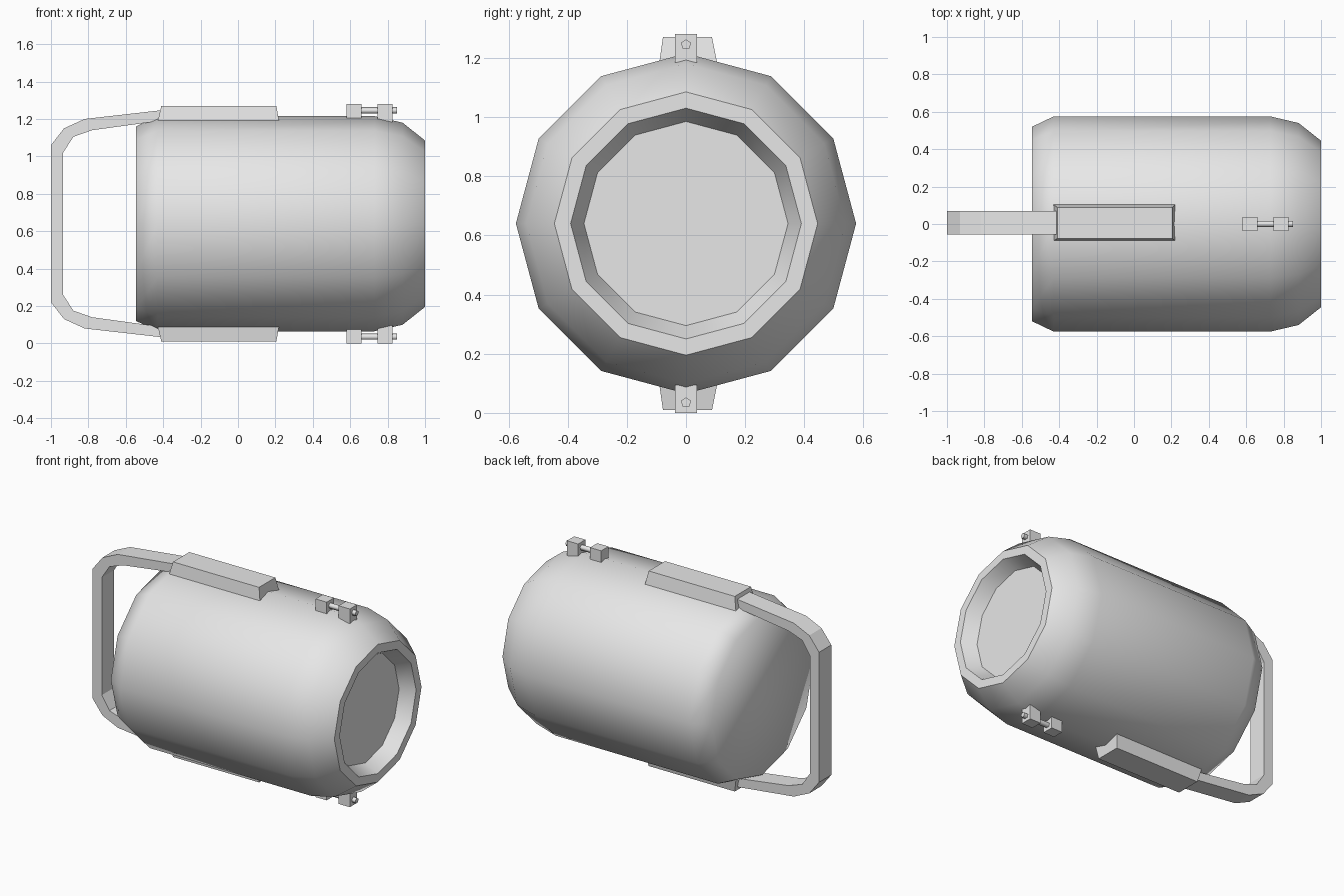
import bpy, bmesh, math

if "Cube" in bpy.data.objects:
    bpy.data.objects.remove(bpy.data.objects["Cube"])

CZ = 0.64  # height of the barrel axis
grey = bpy.data.materials.new("plain grey")
grey.diffuse_color = (0.8, 0.8, 0.8, 1)
grey.use_nodes = True
grey.node_tree.nodes["Principled BSDF"].inputs["Base Color"].default_value = grey.diffuse_color


def make(name, bm):
    bmesh.ops.recalc_face_normals(bm, faces=bm.faces)
    me = bpy.data.meshes.new(name)
    bm.to_mesh(me)
    bm.free()
    me.materials.append(grey)
    ob = bpy.data.objects.new(name, me)
    bpy.context.collection.objects.link(ob)
    return ob


def lathe(name, profile, sides, y=0, z=CZ, sharp=()):
    """Closed solid turned about the x axis, with chosen rings kept sharp."""
    bm = bmesh.new()
    rings = []
    for x, r in profile:
        rings.append([bm.verts.new((x, y + r * math.sin(a), z + r * math.cos(a)))
                      for a in (2 * math.pi * i / sides for i in range(sides))])
    for a, b in zip(rings, rings[1:]):
        for i in range(sides):
            j = (i + 1) % sides
            bm.faces.new((a[i], a[j], b[j], b[i])).smooth = True
    bm.faces.new(rings[0]).smooth = True
    bm.faces.new(rings[-1])
    for k in sharp:
        for i in range(sides):
            bm.edges.get((rings[k][i], rings[k][(i + 1) % sides])).smooth = False
    return make(name, bm)


def frustum(name, low, high):
    """Box with separate lower and upper rectangles: x0, x1, y0, y1, z."""
    bm = bmesh.new()
    lo, hi = [[bm.verts.new(p) for p in ((x0, y0, z), (x1, y0, z), (x1, y1, z), (x0, y1, z))]
              for x0, x1, y0, y1, z in (low, high)]
    bm.faces.new(lo)
    bm.faces.new(hi)
    for i in range(4):
        j = (i + 1) % 4
        bm.faces.new((lo[i], lo[j], hi[j], hi[i]))
    return make(name, bm)


# barrel with a recessed round end
lathe("barrel", [(-0.545, 0.52), (-0.43, 0.575), (0.73, 0.575), (0.88, 0.54),
                 (1.0, 0.445), (1.0, 0.39), (0.91, 0.345)], 12, sharp=(4, 5, 6))

# carrying handle: bent flat bar, lower half mirrors the upper half
outer = [(-0.38, 1.25), (-0.82, 1.20), (-0.93, 1.15), (-1.0, 1.06)]
inner = [(-0.38, 1.195), (-0.78, 1.14), (-0.88, 1.105), (-0.935, 1.02)]
outer += [(x, 2 * CZ - z) for x, z in reversed(outer)]
inner += [(x, 2 * CZ - z) for x, z in reversed(inner)]
bm = bmesh.new()
rows = [[bm.verts.new(p) for p in ((ox, -0.055, oz), (ox, 0.07, oz), (ix, 0.07, iz), (ix, -0.055, iz))]
        for (ox, oz), (ix, iz) in zip(outer, inner)]
for a, b in zip(rows, rows[1:]):
    for i in range(4):
        j = (i + 1) % 4
        bm.faces.new((a[i], a[j], b[j], b[i]))
bm.faces.new(rows[0])
bm.faces.new(rows[-1])
make("handle", bm)

# mounts and latches above and below the barrel
for side, s in (("upper", 1), ("lower", -1)):
    def h(z):
        return CZ + s * (z - CZ)
    frustum(side + "_handle_mount", (-0.43, 0.22, -0.09, 0.105, h(1.185)),
            (-0.41, 0.205, -0.078, 0.088, h(1.27)))
    frustum(side + "_rear_lug", (0.58, 0.66, -0.037, 0.037, h(1.20)),
            (0.58, 0.66, -0.037, 0.037, h(1.28)))
    frustum(side + "_front_lug", (0.745, 0.825, -0.037, 0.037, h(1.185)),
            (0.745, 0.825, -0.037, 0.037, h(1.28)))
    lathe(side + "_latch_pin", [(0.62, 0.018), (0.83, 0.018), (0.85, 0.018)], 5,
          z=h(1.245), sharp=(0, 2))
